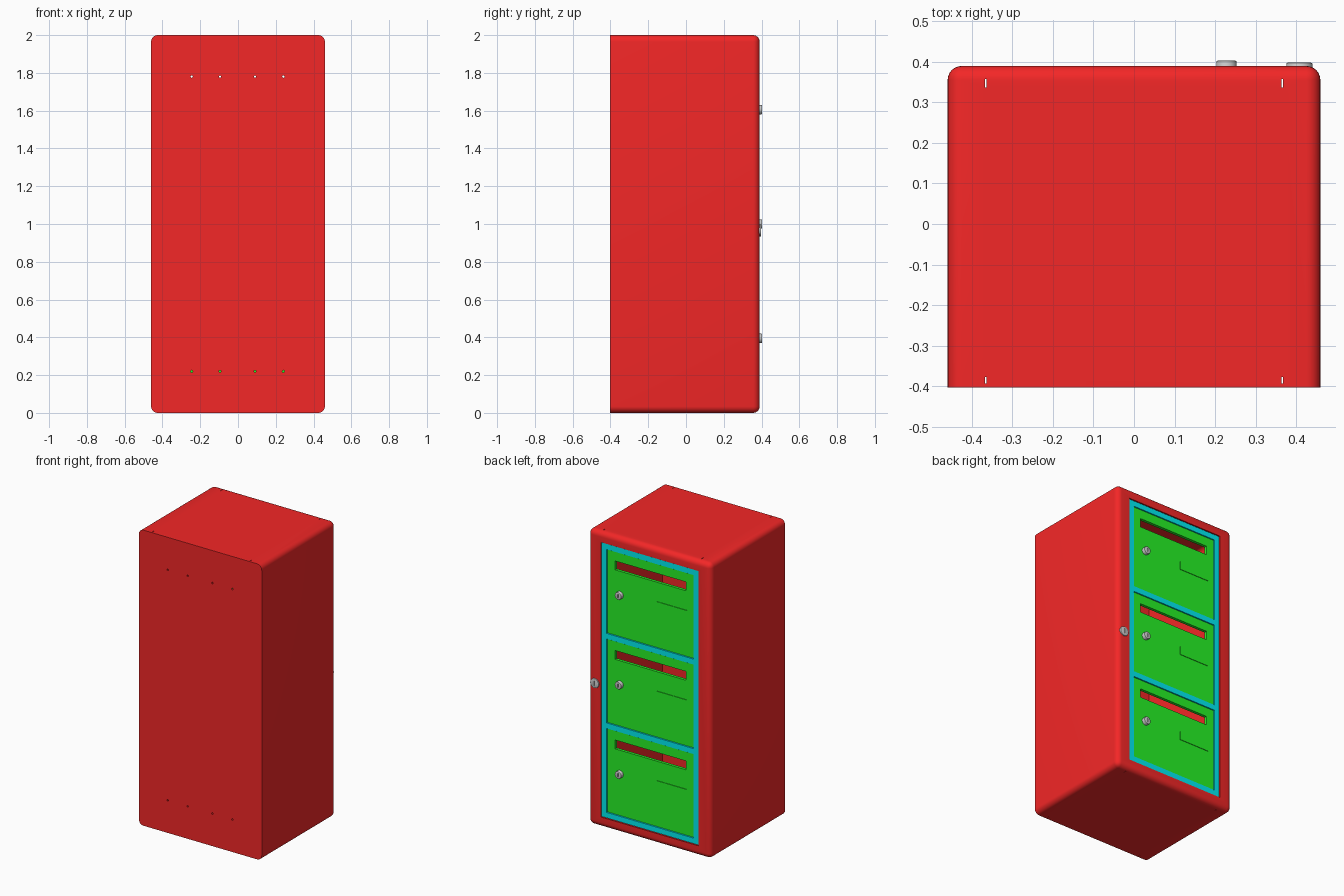
import bpy, bmesh
from math import radians
from mathutils import Matrix, Vector

if "Cube" in bpy.data.objects:
    bpy.data.objects.remove(bpy.data.objects["Cube"])

BACK, FRONT = -0.403, 0.39


def material(name, color):
    m = bpy.data.materials.new(name)
    m.diffuse_color = (*color, 1)
    m.use_nodes = True
    m.node_tree.nodes["Principled BSDF"].inputs["Base Color"].default_value = m.diffuse_color
    return m


RED = material("red_paint", (0.9, 0.02, 0.02))
GREEN = material("green_paint", (0.02, 0.9, 0.02))
CYAN = material("cyan_paint", (0.0, 0.85, 0.9))


def to_object(name, bm, mat=None):
    me = bpy.data.meshes.new(name)
    bm.to_mesh(me)
    bm.free()
    ob = bpy.data.objects.new(name, me)
    bpy.context.collection.objects.link(ob)
    if mat:
        me.materials.append(mat)
    return ob


def box(name, x, y, z, mat=None, round_front=0.0):
    """Box from (min, max) ranges; optionally round every edge off the back face."""
    bm = bmesh.new()
    size = Vector((x[1] - x[0], y[1] - y[0], z[1] - z[0]))
    mid = Vector((sum(x) / 2, sum(y) / 2, sum(z) / 2))
    bmesh.ops.create_cube(bm, size=1, matrix=Matrix.Translation(mid) @ Matrix.Diagonal((*size, 1)))
    if round_front:
        edges = [e for e in bm.edges if max(v.co.y for v in e.verts) > mid.y]
        bmesh.ops.bevel(bm, geom=edges, offset=round_front, segments=6, profile=0.5, affect='EDGES')
    return to_object(name, bm, mat)


def cylinder(name, x, z, radius, y, chamfer=0.0, segments=32):
    """Cylinder lying along y, with an optional chamfered front rim."""
    bm = bmesh.new()
    place = Matrix.Translation((x, sum(y) / 2, z)) @ Matrix.Rotation(radians(-90), 4, 'X')
    bmesh.ops.create_cone(bm, cap_ends=True, segments=segments, radius1=radius, radius2=radius,
                          depth=y[1] - y[0], matrix=place)
    if chamfer:
        rim = [e for e in bm.edges if all(v.co.y > y[1] - 1e-4 for v in e.verts)]
        bmesh.ops.bevel(bm, geom=rim, offset=chamfer, segments=2, profile=0.5, affect='EDGES')
    return to_object(name, bm)


def cut(ob, cutters):
    for c in cutters:
        c.hide_render = True
        mod = ob.modifiers.new("cut", 'BOOLEAN')
        mod.operation, mod.solver, mod.object = 'DIFFERENCE', 'EXACT', c
    dg = bpy.context.evaluated_depsgraph_get()
    me = bpy.data.meshes.new_from_object(ob.evaluated_get(dg))
    ob.modifiers.clear()
    ob.data = me
    for c in cutters:
        bpy.data.objects.remove(c)


def smooth(ob):
    bpy.ops.object.select_all(action='DESELECT')
    ob.select_set(True)
    bpy.context.view_layer.objects.active = ob
    bpy.ops.object.shade_smooth_by_angle(angle=radians(35))


# Hollow sheet-metal cabinet with front opening, screw holes and seam slits
cabinet = box("cabinet", (-0.46, 0.46), (BACK, FRONT), (0, 2), RED, 0.035)
t = 0.008
cutters = [box("hollow", (-0.46 + t, 0.46 - t), (BACK + t, FRONT - t), (t, 2 - t), None, 0.035 - t),
           box("opening", (-0.365, 0.365), (0.3, 0.5), (0.07, 1.93))]
for z in (0.22, 1.78):
    for x in (-0.245, -0.095, 0.09, 0.24):
        cutters.append(cylinder("screw_hole", x, z, 0.006, (-0.5, -0.3), segments=12))
for x in (-0.366, 0.366):
    for y in ((BACK + t + 0.001, -0.378), (0.337, 0.358)):
        for z in ((-0.1, 0.03), (1.97, 2.1)):
            cutters.append(box("slit", (x - 0.0015, x + 0.0015), y, z))
cut(cabinet, cutters)
smooth(cabinet)

# Door frame: two stiles and four rails
W, Z0, Z1, BAR = 0.362, 0.073, 1.927, 0.037
DEPTH = (0.355, 0.385)
for side, s in (("left", -1), ("right", 1)):
    box(f"frame_stile_{side}", sorted((s * W, s * (W - BAR))), DEPTH, (Z0, Z1), CYAN)
pitch = (Z1 - Z0 - BAR) / 3
for i in range(4):
    z = Z0 + i * pitch
    box(f"frame_rail_{i + 1}", (-W + BAR, W - BAR), DEPTH, (z, z + BAR), CYAN)


def lock(name, x, z, radius, front):
    ob = cylinder(name, x, z, radius, (0.335, front), 0.003)
    cut(ob, [box("keyhole", (x - 0.003, x + 0.003), (front - 0.008, front + 0.01),
                 (z - radius * 0.5, z + radius * 0.5))])
    smooth(ob)


# Three letter doors, each with mail slot, name plate and lock
for i in range(3):
    zc = 1 + (i - 1) * pitch
    h = (pitch - BAR) / 2 - 0.003
    w = W - BAR - 0.003
    door = box(f"door_{i + 1}", (-w, w), (0.36, 0.38), (zc - h, zc + h), GREEN)
    cut(door, [box("mail_slot", (-0.265, 0.265), (0.3, 0.45), (zc + 0.16, zc + 0.22))])
    box(f"name_plate_{i + 1}", (-0.275, -0.05), (0.375, 0.384), (zc - 0.025, zc + 0.03), GREEN)
    lock(f"door_lock_{i + 1}", 0.228, zc, 0.025, 0.403)

# Main lock on the cabinet front
lock("cabinet_lock", 0.408, 0.965, 0.032, 0.398)
